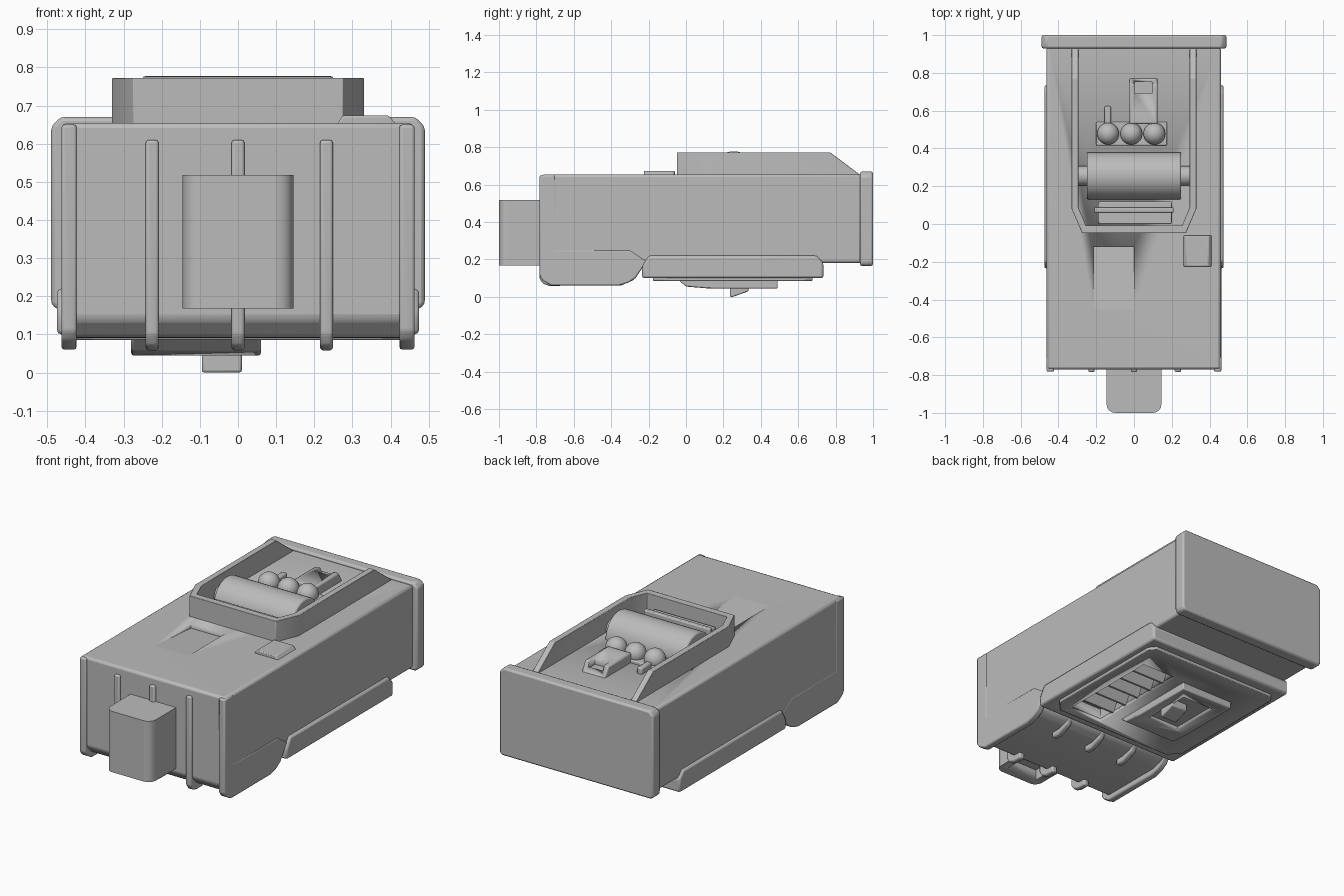
import bpy, bmesh, math
from mathutils import Vector

if "Cube" in bpy.data.objects:
    bpy.data.objects.remove(bpy.data.objects["Cube"])

grey = bpy.data.materials.new("plain_grey")
grey.diffuse_color = (0.5, 0.5, 0.5, 1)
grey.use_nodes = True
grey.node_tree.nodes["Principled BSDF"].inputs["Base Color"].default_value = grey.diffuse_color

def finish(ob, bevel=0, segs=2):
    ob.data.materials.append(grey)
    if bevel:
        m = ob.modifiers.new("bevel", 'BEVEL')
        m.width, m.segments, m.limit_method = bevel, segs, 'ANGLE'
        m.angle_limit = math.radians(25)
    bpy.ops.object.select_all(action='DESELECT')
    ob.select_set(True)
    bpy.context.view_layer.objects.active = ob
    bpy.ops.object.shade_smooth_by_angle(angle=math.radians(35))
    return ob

def prism(name, pts, axis, lo, hi, bevel=0, segs=2, cut=None):
    """Extrude a 2D outline along an axis; optionally trim by a plane."""
    def place(p, d):
        return {'x': (d, p[0], p[1]), 'y': (p[0], d, p[1]), 'z': (p[0], p[1], d)}[axis]
    bm = bmesh.new()
    f = bm.faces.new([bm.verts.new(place(p, lo)) for p in pts])
    ext = bmesh.ops.extrude_face_region(bm, geom=[f])
    vs = [v for v in ext['geom'] if isinstance(v, bmesh.types.BMVert)]
    step = Vector(place((0, 0), hi - lo))
    bmesh.ops.translate(bm, verts=vs, vec=step)
    if cut:
        geom = bm.verts[:] + bm.edges[:] + bm.faces[:]
        r = bmesh.ops.bisect_plane(bm, geom=geom, plane_co=cut[0], plane_no=cut[1], clear_outer=True)
        edges = [e for e in bm.edges if e.is_boundary]
        bmesh.ops.holes_fill(bm, edges=edges, sides=0)
    bmesh.ops.recalc_face_normals(bm, faces=bm.faces)
    me = bpy.data.meshes.new(name)
    bm.to_mesh(me)
    bm.free()
    ob = bpy.data.objects.new(name, me)
    bpy.context.collection.objects.link(ob)
    return finish(ob, bevel, segs)

def rect(a, b, c, d):
    return [(a, c), (b, c), (b, d), (a, d)]

def box(name, x, y, z, bevel=0, segs=2):
    return prism(name, rect(*x, *y), 'z', *z, bevel, segs)

def cylinder(name, x, y, z, r, length):
    bpy.ops.mesh.primitive_cylinder_add(vertices=40, radius=r, depth=length, location=(x, y, z),
                                        rotation=(0, math.pi / 2, 0))
    bpy.context.object.name = name
    return finish(bpy.context.object, 0.008)

def carve(target, cutter):
    cutter.hide_render = True
    cutter.hide_viewport = True
    m = target.modifiers.new("carve", 'BOOLEAN')
    m.operation, m.object, m.solver = 'DIFFERENCE', cutter, 'EXACT'

# main body with lower front compartment
body = prism("body", [(-.77, .655), (-.77, .14), (-.72, .09), (-.34, .09), (-.27, .11), (-.21, .18),
                      (.94, .18), (.94, .655)], 'x', -.462, .46, .014)
carve(body, prism("ramp_cutter", [(-.45, .655), (-.12, .63), (-.12, .7), (-.45, .7)], 'x', -.215, 0))

# rear cover
prism("rear_cover", [(-.49, .18), (-.475, .165), (.475, .165), (.49, .18), (.49, .645),
                     (.465, .67), (-.465, .67), (-.49, .645)], 'y', .93, 1.0, .012)

# outer side ribs follow the compartment outline
for s in (-1, 1):
    prism("side_rib", [(-.782, .65), (-.782, .11), (-.765, .085), (-.72, .06), (-.36, .06), (-.31, .075),
                       (-.27, .1), (-.21, .19), (-.3, .25), (-.7, .25), (-.7, .65)],
          'x', s * .443 - .02, s * .443 + .02, .008)
# inner ribs: front strip and hooked ends beneath
for x in (-.225, 0, .232):
    prism("front_rib", [(-.784, .61), (-.784, .1), (-.765, .07), (-.73, .058), (-.67, .058), (-.67, .12),
                        (-.74, .16), (-.74, .61)], 'x', x - .017, x + .017, .008)
    prism("rear_hook", [(-.4, .1), (-.4, .06), (-.35, .06), (-.28, .09), (-.22, .18), (-.3, .18)],
          'x', x - .017, x + .017, .008)

# front plug with a hollow underside
plug = box("front_plug", (-.145, .145), (-1.0, -.75), (.168, .518), .045, 4)
plug.modifiers["bevel"].limit_method = 'WEIGHT'
w = plug.data.attributes.new("bevel_weight_edge", 'FLOAT', 'EDGE')
for e in plug.data.edges:
    a, b = (plug.data.vertices[i].co for i in e.vertices)
    w.data[e.index].value = 1.0 if a.y < -.9 and b.y < -.9 and abs(a.z - b.z) > .1 else 0
carve(plug, box("plug_cutter", (-.1, .1), (-.95, -.81), (.1, .23)))

# underside tray with its lower lid
tray_outline = [(-.475, -.16), (-.41, -.235), (.41, -.235), (.475, -.16), (.475, .69), (.44, .735),
                (-.44, .735), (-.475, .69)]
tray = prism("tray", [(-.235, .1), (.735, .1), (.735, .18), (.7, .22), (-.2, .22), (-.235, .16)],
             'x', -.475, .475, .012)
lid = prism("tray_lid", [(x * .92, .25 + (y - .25) * .88) for x, y in tray_outline], 'z', .085, .105, .006)
slot = box("vent_cutter", (.13, .35), (-.13, .5), (.05, .165))
carve(tray, slot)
carve(lid, slot)
for i in range(5):
    y = -.03 + i * .105
    prism("vent_blade", [(y, .095), (y + .012, .095), (y + .05, .17), (y + .03, .17)], 'x', .125, .355)

# square hatch below, hollowed, with a wedge knob
hatch = prism("hatch", [(-.04, .09), (0, .055), (.12, .045), (.49, .045), (.49, .09)], 'x', -.28, .06, .006)
carve(hatch, box("hatch_cutter", (-.21, .0), (.12, .42), (.0, .07)))
prism("hatch_knob", [(.235, .08), (.235, 0), (.25, 0), (.335, .03), (.335, .08)], 'x', -.095, .01, .006)

# raised open rim on top, sloping down at the rear
rim = [(-.33, .935), (-.33, .08), (-.275, -.048), (.275, -.048), (.33, .08), (.33, .935),
       (.295, .935), (.295, .09), (.255, -.008), (-.255, -.008), (-.295, .09), (-.295, .935)]
prism("top_rim", rim, 'z', .645, .773, .006, 2, ((0, .77, .773), (0, .12, .16)))

# roller on its axle
cylinder("roller", 0, .255, .653, .125, .5)
cylinder("roller_axle", 0, .255, .665, .052, .6)
# stacked bars ahead of the roller
box("bar_base", (-.19, .2), (.0, .12), (.64, .7), .006)
box("bar_strip", (-.21, .21), (.06, .088), (.64, .725), .006)

# three domes on a block
box("dome_block", (-.2, .175), (.415, .54), (.64, .672), .006)
for x in (-.137, -.014, .108):
    bpy.ops.mesh.primitive_uv_sphere_add(segments=28, ring_count=16, radius=.058, location=(x, .478, .685))
    bpy.context.object.name = "dome"
    finish(bpy.context.object)
box("lever", (-.156, -.122), (.53, .625), (.64, .69), .008)

# wedge block with a square pocket
latch = prism("latch_block", [(.53, .64), (.53, .71), (.74, .71), (.78, .64)], 'x', -.025, .125, .008)
carve(latch, box("latch_cutter", (.003, .095), (.69, .755), (.672, .8)))

# small raised pad on the top right
prism("top_pad", [(.255, .645), (.275, .674), (.395, .674), (.42, .645)], 'y', -.225, -.06, .005)
